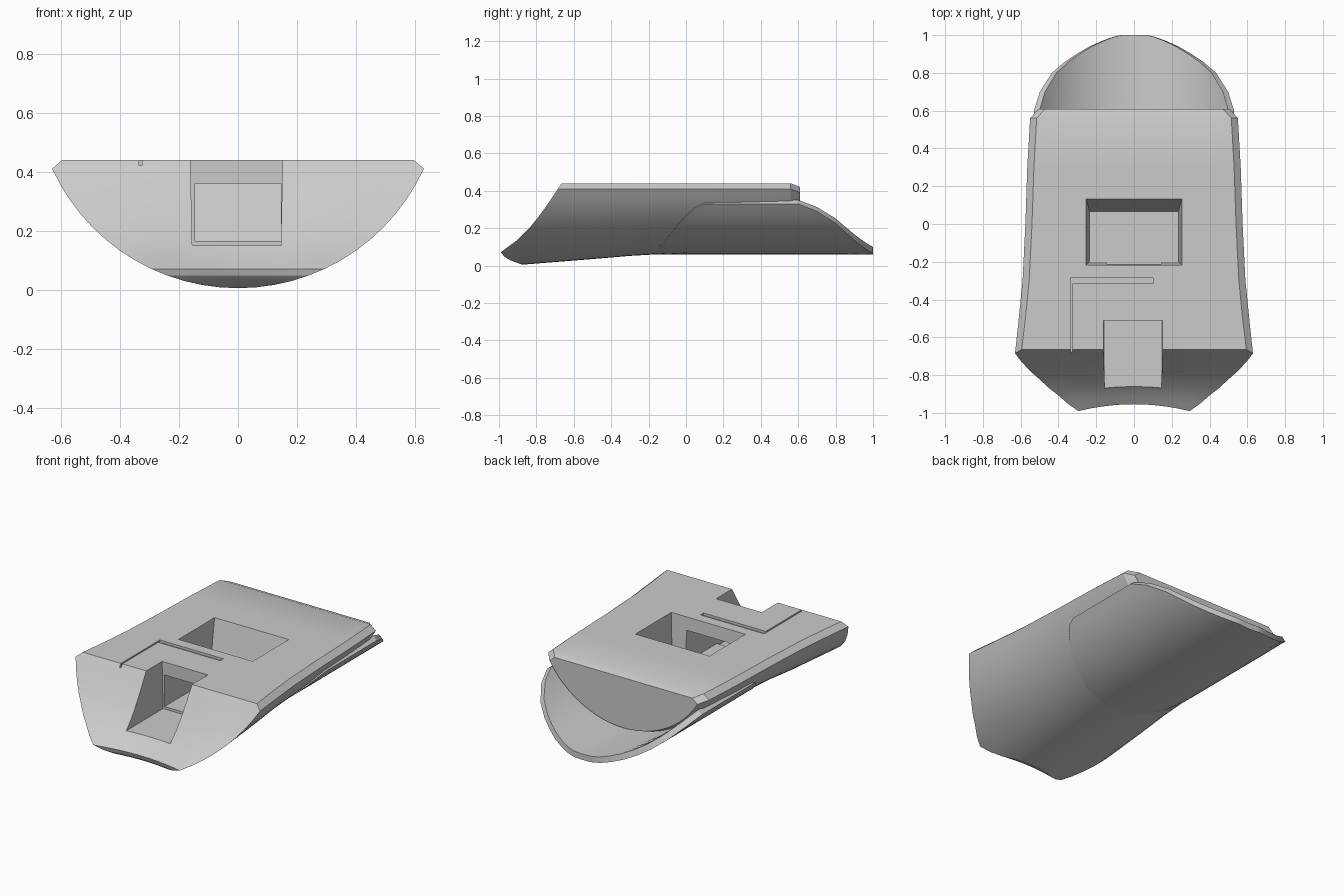
import bpy, bmesh
from math import sqrt, asin, sin, cos

cube = bpy.data.objects.get("Cube")
if cube:
    bpy.data.objects.remove(cube, do_unlink=True)


def lerp_table(table, x):
    """Interpolate a table of (key, value) pairs."""
    for (a, va), (b, vb) in zip(table, table[1:]):
        if x <= b:
            return va + (vb - va) * max(0, (x - a) / (b - a))
    return table[-1][1]


def lattice(name, nu, nv, nw, place):
    """Closed skin of a block of nu x nv x nw cells, bent by place(i, j, k)."""
    bm = bmesh.new()
    verts = {}

    def vert(p):
        if p not in verts:
            verts[p] = bm.verts.new(place(*p))
        return verts[p]

    size = (nu, nv, nw)
    for axis in range(3):
        b, c = (axis + 1) % 3, (axis + 2) % 3
        for end in (0, size[axis]):
            for m in range(size[b]):
                for n in range(size[c]):
                    quad = []
                    for dm, dn in ((0, 0), (1, 0), (1, 1), (0, 1)):
                        p = [0, 0, 0]
                        p[axis], p[b], p[c] = end, m + dm, n + dn
                        quad.append(vert(tuple(p)))
                    bm.faces.new(quad)
    bmesh.ops.remove_doubles(bm, verts=bm.verts[:], dist=0.0005)
    bmesh.ops.recalc_face_normals(bm, faces=bm.faces[:])
    mesh = bpy.data.meshes.new(name)
    bm.to_mesh(mesh)
    bm.free()
    obj = bpy.data.objects.new(name, mesh)
    bpy.context.collection.objects.link(obj)
    return obj


def activate(obj):
    bpy.ops.object.select_all(action='DESELECT')
    obj.select_set(True)
    bpy.context.view_layer.objects.active = obj


def cut(obj, x, y, z, floor_y=None, floor_inset=0.0):
    """Cut a box out of obj; its floor may be narrower than its mouth."""
    fy = floor_y or y

    def corner(i, j, k):
        px = x[i] if k else x[i] + (floor_inset, -floor_inset)[i]
        return (px, y[j] if k else fy[j], z[k])

    cutter = lattice("cutter", 1, 1, 1, corner)
    cutter.hide_render = True
    mod = obj.modifiers.new("cut", 'BOOLEAN')
    mod.operation, mod.solver, mod.object = 'DIFFERENCE', 'EXACT', cutter
    activate(obj)
    bpy.ops.object.modifier_apply(modifier=mod.name)
    bpy.data.objects.remove(cutter, do_unlink=True)


# Body: bowl-shaped sections (y, half width, keel height) under a flat deck
SECTIONS = [(-0.67, 0.63, 0.005), (-0.5, 0.61, 0.035), (-0.3, 0.59, 0.052),
            (0, 0.575, 0.07), (0.3, 0.565, 0.08), (0.56, 0.55, 0.09),
            (0.61, 0.505, 0.11)]
FRONT = [(0, -0.91), (0.03, -0.97), (0.065, -1.0), (0.13, -0.91),
         (0.22, -0.82), (0.32, -0.745), (0.41, -0.685), (0.44, -0.665)]
COLS, ROWS = 10, 14


def body_point(i, j, k):
    y, half, keel = SECTIONS[k]
    rear = k == len(SECTIONS) - 1
    rim = 0.39 if rear else 0.41
    sag = rim - keel
    radius = (half ** 2 + sag ** 2) / (2 * sag)
    if j == ROWS:
        w, z = half - 0.035, 0.42 if rear else 0.44
    else:
        a = asin(min(1, half / radius)) * j / (ROWS - 1)
        w, z = radius * sin(a), keel + radius * (1 - cos(a))
    x = w * (2 * i / COLS - 1)
    if k == 0:
        dent = 0.045 * max(0, 1 - (x / 0.3) ** 2) * (1 - z / 0.44)
        y = lerp_table(FRONT, z) + dent
    return (x, y, z)


body = lattice("body", COLS, ROWS, len(SECTIONS) - 1, body_point)

# Front notch, deck pocket and the tunnel that joins them
cut(body, (-0.165, 0.155), (-1.2, -0.51), (0.15, 0.6), floor_inset=0.01)
cut(body, (-0.255, 0.255), (-0.22, 0.14), (0.16, 0.47),
    floor_y=(-0.2, 0.065), floor_inset=0.02)
cut(body, (-0.145, 0.145), (-0.6, -0.1), (0.165, 0.36))

# Shallow grooves in the deck
cut(body, (-0.335, -0.325), (-0.75, -0.285), (0.42, 0.5))
cut(body, (-0.325, 0.1), (-0.315, -0.285), (0.425, 0.5))

# Tongue: curved shell trimmed by a side outline (y, rim height)
RIM = [(-0.18, 0.062), (-0.1, 0.15), (0, 0.265), (0.05, 0.31), (0.1, 0.33),
       (0.6, 0.33), (0.7, 0.29), (0.8, 0.225), (0.9, 0.135), (0.96, 0.088),
       (1.0, 0.064)]
STEPS = [-0.18, -0.17, -0.14, -0.1, -0.05, 0, 0.05, 0.1, 0.35, 0.6, 0.7,
         0.8, 0.86, 0.9, 0.94, 0.97, 0.99, 1.0]
R, BASE, THICK, ARC = 0.655, 0.06, 0.036, 20


def tongue_point(i, j, k):
    y = STEPS[k]
    drop = lerp_table(RIM, y) - BASE
    a = asin(sqrt(2 * R * drop - drop ** 2) / R) * (2 * i / ARC - 1)
    r = R - THICK * j
    return (r * sin(a), y, BASE + R - r * cos(a))


tongue = lattice("tongue", ARC, 1, len(STEPS) - 1, tongue_point)

for part in (body, tongue):
    activate(part)
    bpy.ops.object.shade_smooth_by_angle(angle=0.4)
